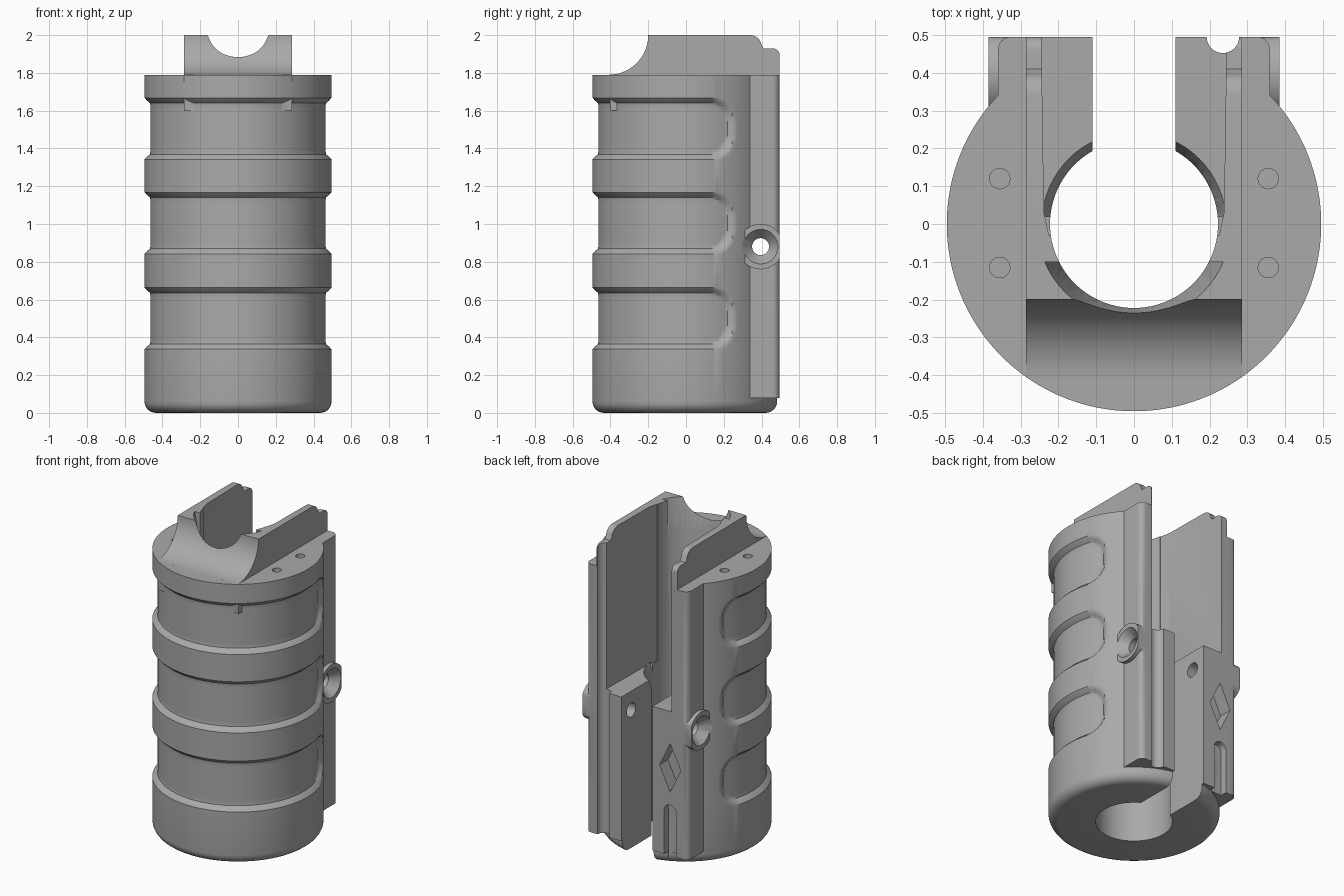
import bpy, bmesh
from math import sin, cos, pi, hypot, radians
from mathutils import Matrix, Vector

cube = bpy.data.objects.get("Cube")
if cube:
    bpy.data.objects.remove(cube, do_unlink=True)

R, TOP, BACK, LOW = 0.495, 1.79, 0.495, 0.08
GROOVES = (0.5, 1.005, 1.505)
HALF = 0.163

grey = bpy.data.materials.new("plain grey")
grey.use_nodes = True
grey.diffuse_color = (0.4, 0.4, 0.4, 1)
grey.node_tree.nodes["Principled BSDF"].inputs["Base Color"].default_value = (0.4, 0.4, 0.4, 1)


def finish(name, bm):
    bmesh.ops.recalc_face_normals(bm, faces=bm.faces)
    mesh = bpy.data.meshes.new(name)
    bm.to_mesh(mesh)
    bm.free()
    mesh.materials.append(grey)
    ob = bpy.data.objects.new(name, mesh)
    bpy.context.collection.objects.link(ob)
    return ob


def prism(name, pts, axis, a, b):
    """Extrude a flat outline along one axis from a to b."""
    place = {"x": lambda p, t: (t, p[0], p[1]),
             "y": lambda p, t: (p[0], t, p[1]),
             "z": lambda p, t: (p[0], p[1], t)}[axis]
    bm = bmesh.new()
    ends = [[bm.verts.new(place(p, t)) for p in pts] for t in (a, b)]
    for loop in ends:
        bm.faces.new(loop)
    n = len(pts)
    for i in range(n):
        j = (i + 1) % n
        bm.faces.new((ends[0][i], ends[0][j], ends[1][j], ends[1][i]))
    return finish(name, bm)


def arc(cx, cy, r, a0, a1, n):
    angles = [radians(a0 + (a1 - a0) * i / n) for i in range(n + 1)]
    return [(cx + r * cos(t), cy + r * sin(t)) for t in angles]


def circle(cx, cy, r, n=48):
    return arc(cx, cy, r, 0, 360, n)[:-1]


def cone(name, r1, r2, depth, matrix, keep_y=None):
    """Cone along z of the matrix; keep_y = (limit, sign) keeps one side."""
    bm = bmesh.new()
    bmesh.ops.create_cone(bm, cap_ends=True, segments=64, radius1=r1,
                          radius2=r2, depth=depth, matrix=matrix)
    if keep_y:
        limit, sign = keep_y
        bmesh.ops.bisect_plane(bm, geom=bm.verts[:] + bm.edges[:] + bm.faces[:],
                               plane_co=(0, limit, 0), plane_no=(0, -sign, 0),
                               clear_outer=True)
        bmesh.ops.holes_fill(bm, edges=[e for e in bm.edges if e.is_boundary])
    return finish(name, bm)


def combine(target, tool, operation):
    mod = target.modifiers.new("combine", "BOOLEAN")
    mod.operation, mod.solver, mod.object = operation, "EXACT", tool
    bpy.context.view_layer.objects.active = target
    bpy.ops.object.modifier_apply(modifier=mod.name)
    bpy.data.objects.remove(tool, do_unlink=True)


def shell_radius(theta, z):
    """Outer radius, with rounded grip grooves that stop short of the back."""
    d = 1.0
    corner, end = 0.13, radians(121) * 0.48
    for zc in GROOVES:
        qu = abs(theta) * 0.48 - (end - corner)
        qz = abs(z - zc) - (HALF - corner)
        d = min(d, hypot(max(qu, 0), max(qz, 0)) + min(max(qu, qz), 0) - corner)
    t = min(max(d / 0.032 + 1, 0), 1)
    return 0.464 + (R - 0.464) * t * t * (3 - 2 * t)


# Grip body: rounded foot, three grooves, flat top
rows = [(0.06 * (1 - cos(i * pi / 12)), 0.06 * (1 - sin(i * pi / 12))) for i in range(7)]
for zc in GROOVES:
    rows += [(zc - HALF + 2 * HALF * i / 24, 0) for i in range(25)]
rows.append((TOP, 0))
COLS = 200
bm = bmesh.new()
rings = []
for z, inset in rows:
    ring = []
    for i in range(COLS):
        th = 2 * pi * (i + 0.5) / COLS - pi
        r = shell_radius(th, z) - inset
        ring.append(bm.verts.new((r * sin(th), -r * cos(th), z)))
    rings.append(ring)
for lo, hi in zip(rings, rings[1:]):
    for i in range(COLS):
        j = (i + 1) % COLS
        bm.faces.new((lo[i], lo[j], hi[j], hi[i]))
bm.faces.new(rings[0])
bm.faces.new(rings[-1])
body = finish("grip_body", bm)

# Rear flanges with rounded outer corners
half = arc(0.325, BACK - 0.035, 0.035, 0, 90, 6)
plan = [(0.36, 0.0)] + half + [(-x, y) for x, y in reversed(half)] + [(-0.36, 0.0)]
combine(body, prism("rear_flanges", plan, "z", LOW, TOP), "UNION")

# Saddle, side fins and rear blocks from one side profile
profile = (arc(-0.41, 2.0, 0.21, -89, 0, 16) + arc(0.34, 1.94, 0.06, 90, 10, 6)
           + [(0.41, 1.93)] + arc(0.46, 1.895, 0.035, 90, 0, 6)
           + [(BACK, LOW), (0.0, LOW), (0.0, 1.6), (-0.4, 1.6)])
combine(body, prism("saddle_and_fins", profile, "x", -0.285, 0.285), "UNION")

# Screw bosses on both flanges
boss = [(min(y, BACK), z) for y, z in circle(0.395, 0.88, 0.12)]
clean = [p for i, p in enumerate(boss)
         if not (p[0] == BACK and boss[i - 1][0] == BACK and boss[(i + 1) % 48][0] == BACK)]
for s in (-1, 1):
    combine(body, prism("screw_boss", clean, "x", s * 0.25, s * 0.385), "UNION")

# Main bore, narrow rear slot and wide upper cavity
wall = [(0.225, -0.03), (0.238, 0.03), (0.248, 0.7)]
cavity = wall + [(-x, y) for x, y in reversed(wall)]
slot = [(-0.11, 0), (0.11, 0), (0.11, 0.7), (-0.11, 0.7)]
at = Matrix.Translation
cutters = [
    prism("bore_cutter", circle(0, 0, 0.222, 96), "z", -0.1, 2.2),
    prism("slot_cutter", slot, "z", -0.1, 2.2),
    prism("cavity_cutter", cavity, "z", 1.0, 2.2),
    cone("saddle_flare_cutter", 0.222, 0.262, 0.22, at((0, 0, 1.92)), (-0.1, -1)),
    cone("block_rim_cutter", 0.222, 0.246, 0.06, at((0, 0, 0.975)), (0.02, 1)),
    prism("cross_hole_cutter", circle(0.395, 0.88, 0.045), "x", -0.6, 0.6),
]
# Countersinks and dowel holes
for s in (-1, 1):
    turn = Vector((0, 0, 1)).rotation_difference(Vector((s, 0, 0))).to_matrix().to_4x4()
    cutters.append(cone("countersink_cutter", 0.04, 0.1, 0.07,
                        at((s * 0.36, 0.395, 0.88)) @ turn))
    for y in (0.12, -0.115):
        cutters.append(prism("dowel_cutter", circle(s * 0.355, y, 0.027, 24), "z", 1.68, 1.9))

# Cable channel, short blind channel and diamond recess at the back
cutters.append(prism("channel_cutter", circle(0.235, BACK, 0.043, 32), "z", -0.1, 2.2))
tall = arc(-0.235, 0.36, 0.043, 0, 180, 12) + [(-0.278, 0.0), (-0.192, 0.0)]
cutters.append(prism("blind_channel_cutter", tall, "y", 0.452, 0.6))
diamond = [(-0.31, 0.64), (-0.235, 0.485), (-0.16, 0.64), (-0.235, 0.795)]
cutters.append(prism("diamond_cutter", diamond, "y", 0.41, 0.6))
for cutter in cutters:
    cutter.hide_render = True
    combine(body, cutter, "DIFFERENCE")

# Smooth shading with crisp edges
bpy.ops.object.select_all(action="DESELECT")
body.select_set(True)
bpy.context.view_layer.objects.active = body
bpy.ops.object.shade_smooth_by_angle(angle=radians(32))
